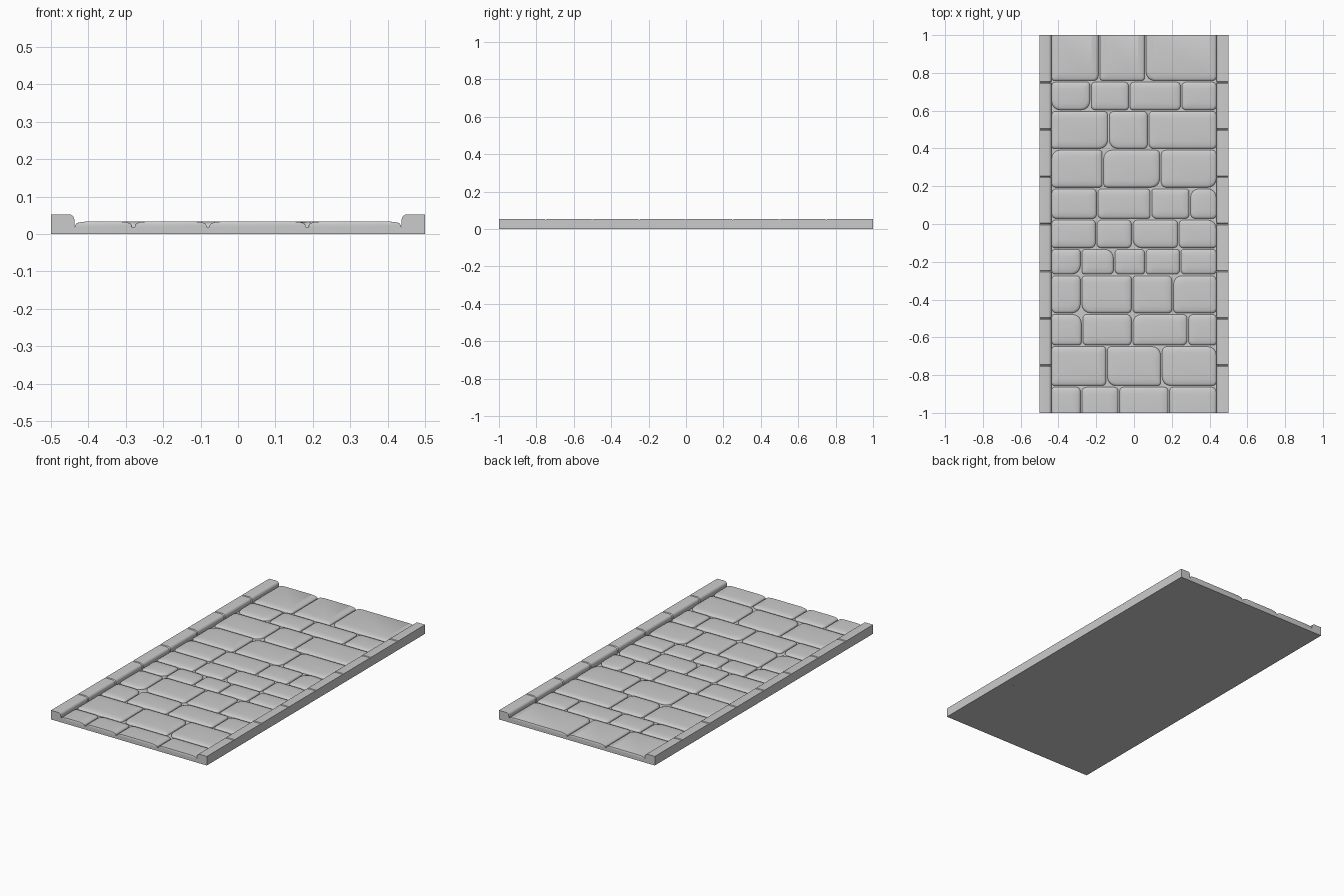
import bpy, bmesh, math, random

random.seed(4)
cube = bpy.data.objects.get("Cube")
if cube:
    bpy.data.objects.remove(cube)

# Single stone colour
stone = bpy.data.materials.new("grey stone")
stone.use_nodes = True
GREY = (0.6, 0.6, 0.6, 1)
stone.diffuse_color = GREY
stone.node_tree.nodes["Principled BSDF"].inputs["Base Color"].default_value = GREY


def finish(bm, name, angle=35):
    bmesh.ops.recalc_face_normals(bm, faces=bm.faces)
    mesh = bpy.data.meshes.new(name)
    bm.to_mesh(mesh)
    bm.free()
    mesh.materials.append(stone)
    obj = bpy.data.objects.new(name, mesh)
    bpy.context.collection.objects.link(obj)
    bpy.ops.object.select_all(action='DESELECT')
    obj.select_set(True)
    bpy.context.view_layer.objects.active = obj
    bpy.ops.object.shade_smooth_by_angle(angle=math.radians(angle))


def loft(bm, sections):
    """Skin closed loops of points and cap both ends."""
    rings = [[bm.verts.new(p) for p in s] for s in sections]
    n = len(rings[0])
    for a, b in zip(rings, rings[1:]):
        for i in range(n):
            j = (i + 1) % n
            bm.faces.new((a[i], a[j], b[j], b[i]))
    bm.faces.new(rings[0])
    bm.faces.new(rings[-1])


def rounded_rect(x0, x1, y0, y1, z, radii, steps=4):
    corners = ((x1, y1, -1, -1), (x0, y1, 1, -1), (x0, y0, 1, 1), (x1, y0, -1, 1))
    pts = []
    for k, ((x, y, sx, sy), r) in enumerate(zip(corners, radii)):
        for s in range(steps + 1):
            a = math.pi / 2 * (k + s / steps)
            pts.append((x + sx * r + r * math.cos(a), y + sy * r + r * math.sin(a), z))
    return pts


# Paving slab beneath the stones
EDGE = 0.44
bm = bmesh.new()
loft(bm, [[(-EDGE, -1, z), (EDGE, -1, z), (EDGE, 1, z), (-EDGE, 1, z)] for z in (0, 0.019)])
finish(bm, "base_slab")

# Paving courses from back to front: front edge, then joints across
COURSES = [
    (0.755, (-0.185, 0.06)),
    (0.60, (-0.23, -0.025, 0.25)),
    (0.395, (-0.135, 0.075)),
    (0.19, (-0.165, 0.14)),
    (0.025, (-0.195, 0.09, 0.295)),
    (-0.13, (-0.20, -0.01, 0.235)),
    (-0.27, (-0.28, -0.105, 0.06, 0.245)),
    (-0.475, (-0.28, -0.01, 0.205)),
    (-0.645, (-0.275, -0.01, 0.285)),
    (-0.86, (-0.145, 0.145)),
    (-1.0, (-0.28, -0.08, 0.185)),
]
# Pillow profile: inset from the joint, height
PILLOW = [(0, 0.015), (0, 0.023), (0.004, 0.028), (0.012, 0.031), (0.035, 0.0335)]
GAP = 0.004


def paving_stone(bm, x0, x1, y0, y1):
    back, front = y1 > 0.99, y0 < -0.99
    radii = [random.choice((0.015, 0.02, 0.02, 0.025, 0.045)) for _ in range(4)]
    if back:
        radii[0] = radii[1] = 0.001
    if front:
        radii[2] = radii[3] = 0.001
    sections = []
    for inset, z in PILLOW:
        d = GAP + inset
        sections.append(rounded_rect(x0 + d, x1 - d,
                                     y0 if front else y0 + d,
                                     y1 if back else y1 - d, z, radii))
    loft(bm, sections)


top = 1.0
for row, (bottom, joints) in enumerate(COURSES, 1):
    bm = bmesh.new()
    xs = (-EDGE, *joints, EDGE)
    for x0, x1 in zip(xs, xs[1:]):
        paving_stone(bm, x0, x1, bottom, top)
    finish(bm, f"paving_course_{row}", 50)
    top = bottom

# Raised kerbs: eight blocks per side, rounded on the inner top edge
WIDTH, HEIGHT, ROUND, LENGTH = 0.063, 0.0525, 0.016, 0.25
profile = [(0, 0), (0, HEIGHT)]
for s in range(5):
    a = math.pi / 2 * (1 - s / 4)
    profile.append((WIDTH - ROUND + ROUND * math.cos(a), HEIGHT - ROUND + ROUND * math.sin(a)))
profile.append((WIDTH, 0))

for side, label in ((-1, "right"), (1, "left")):
    bm = bmesh.new()
    for i in range(8):
        y0 = -1 + i * LENGTH
        y1 = y0 + LENGTH
        s0 = 1 if i == 0 else 0.93
        s1 = 1 if i == 7 else 0.93
        loft(bm, [[(side * (0.5 - u * s), y, v * s) for u, v in profile]
                  for y, s in ((y0, s0), (y0 + 0.005, 1), (y1 - 0.005, 1), (y1, s1))])
    finish(bm, f"{label}_kerb", 35)
